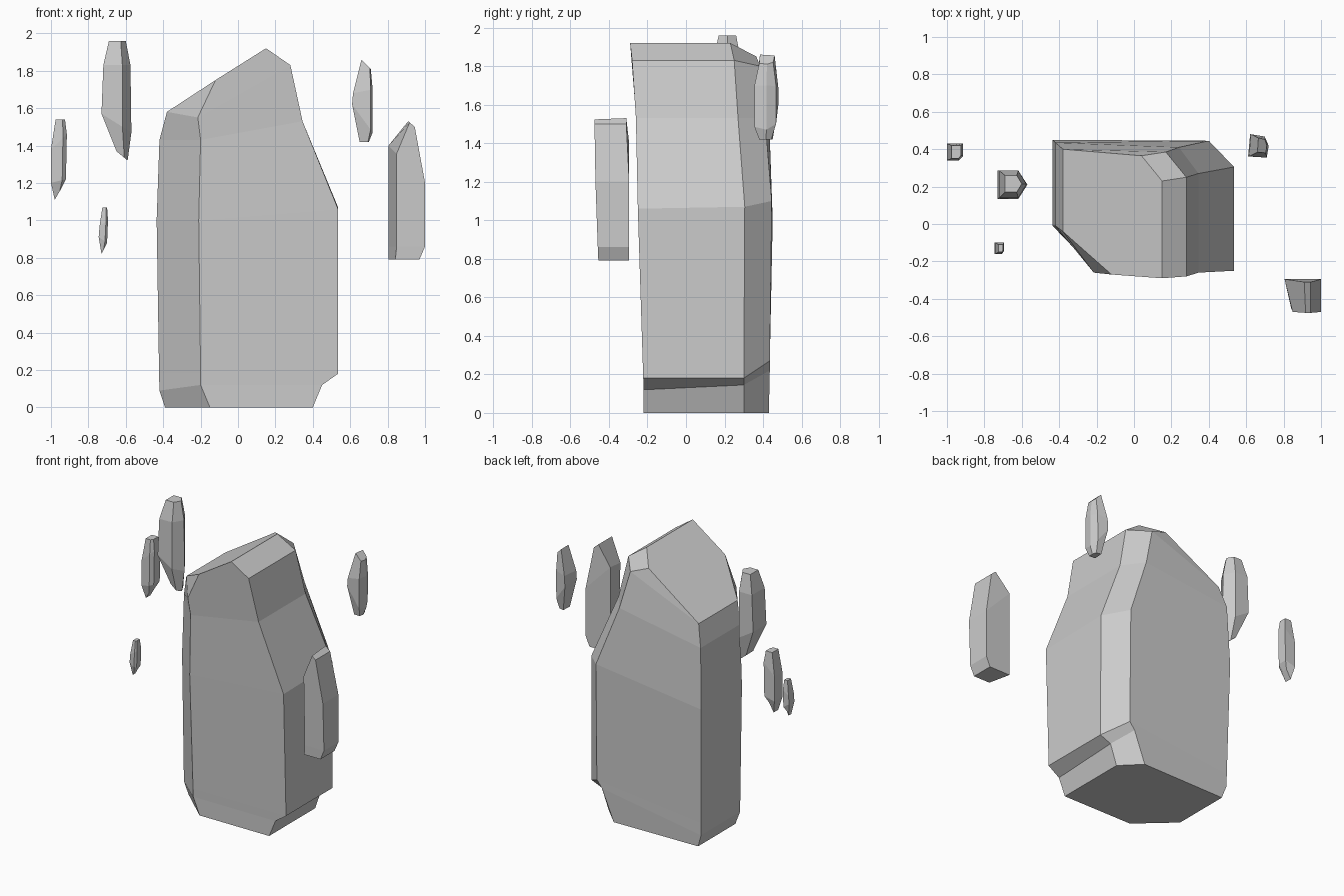
import bpy, bmesh

stone = bpy.data.materials.new("grey_stone")
stone.diffuse_color = (0.6, 0.6, 0.6, 1)


def loft(name, rings):
    """Skin a stack of matching rings and cap both ends."""
    bm = bmesh.new()
    loops = [[bm.verts.new(p) for p in ring] for ring in rings]
    n = len(loops[0])
    for low, high in zip(loops, loops[1:]):
        for i in range(n):
            j = (i + 1) % n
            bm.faces.new((low[i], low[j], high[j], high[i]))
    bm.faces.new(loops[0][::-1])
    bm.faces.new(loops[-1])
    bmesh.ops.remove_doubles(bm, verts=bm.verts, dist=0.0005)
    bmesh.ops.recalc_face_normals(bm, faces=bm.faces)
    mesh = bpy.data.meshes.new(name)
    bm.to_mesh(mesh)
    bm.free()
    mesh.materials.append(stone)
    obj = bpy.data.objects.new(name, mesh)
    bpy.context.collection.objects.link(obj)


def shard(name, plan, stations):
    """Fit a unit plan to each station: x range, z at both ends, y range."""
    loft(name, [[(xl + u * (xr - xl), yf + v * (yb - yf), zl + u * (zr - zl))
                 for u, v in plan] for xl, xr, zl, zr, yf, yb in stations])


# Main monolith: corners run left, front left, front right, right, back right, back left
loft("monolith", [
    [(-.39, 0, 0), (-.15, -.22, 0), (.40, -.22, 0), (.40, .30, 0), (.27, .43, 0), (-.39, .42, 0)],
    [(-.42, -.01, .09), (-.20, -.22, .12), (.45, -.22, .12), (.45, .30, .145), (.36, .435, .22), (-.42, .43, .09)],
    [(-.422, -.01, .18), (-.20, -.222, .18), (.535, -.222, .18), (.535, .30, .18), (.40, .435, .27), (-.422, .432, .18)],
    [(-.435, -.01, 1.0), (-.21, -.245, 1.0), (.535, -.25, 1.06), (.535, .305, 1.07), (.40, .445, 1.10), (-.435, .45, 1.0)],
    [(-.42, -.01, 1.43), (-.20, -.25, 1.43), (.345, -.26, 1.53), (.345, .27, 1.53), (.24, .41, 1.53), (-.42, .435, 1.43)],
    [(-.38, -.04, 1.58), (-.215, -.26, 1.55), (.28, -.28, 1.83), (.28, .25, 1.83), (.17, .385, 1.80), (-.38, .40, 1.58)],
    [(-.38, -.04, 1.58), (-.12, -.27, 1.75), (.15, -.29, 1.92), (.15, .23, 1.92), (.04, .365, 1.85), (-.38, .40, 1.58)],
])

# Floating shards
pointed = [(0, 0), (.7, 0), (1, .5), (.7, 1), (0, 1)]
clipped = [(0, 0), (.75, 0), (1, .25), (1, 1), (0, 1)]
rounded = [(0, .05), (.9, 0), (1, .5), (.8, .9), (.1, 1)]
tapered = [(.22, 0), (1, 0), (1, 1), (0, 1)]

shard("upper_left_shard", pointed, [
    (-.65, -.59, 1.37, 1.32, .17, .25), (-.73, -.57, 1.57, 1.47, .135, .285),
    (-.72, -.575, 1.83, 1.83, .14, .285), (-.69, -.60, 1.96, 1.96, .17, .26)])
shard("far_left_shard", clipped, [
    (-.98, -.945, 1.11, 1.17, .36, .41), (-1, -.92, 1.20, 1.22, .34, .43),
    (-1, -.915, 1.38, 1.46, .34, .43), (-.975, -.925, 1.54, 1.54, .35, .42)])
shard("small_left_shard", clipped, [
    (-.73, -.715, .82, .85, -.145, -.115), (-.745, -.70, .91, .88, -.16, -.10),
    (-.74, -.695, .97, 1.0, -.16, -.10), (-.725, -.70, 1.07, 1.07, -.15, -.11)])
shard("upper_right_shard", rounded, [
    (.65, .70, 1.42, 1.42, .38, .45), (.61, .72, 1.62, 1.47, .355, .48),
    (.615, .72, 1.68, 1.70, .355, .48), (.66, .71, 1.86, 1.81, .38, .46)])
shard("right_shard", tapered, [
    (.805, .97, .79, .79, -.455, -.295), (.805, 1.0, .86, .86, -.458, -.295),
    (.805, 1.0, 1.40, 1.20, -.47, -.295), (.91, .945, 1.53, 1.50, -.475, -.31)])
